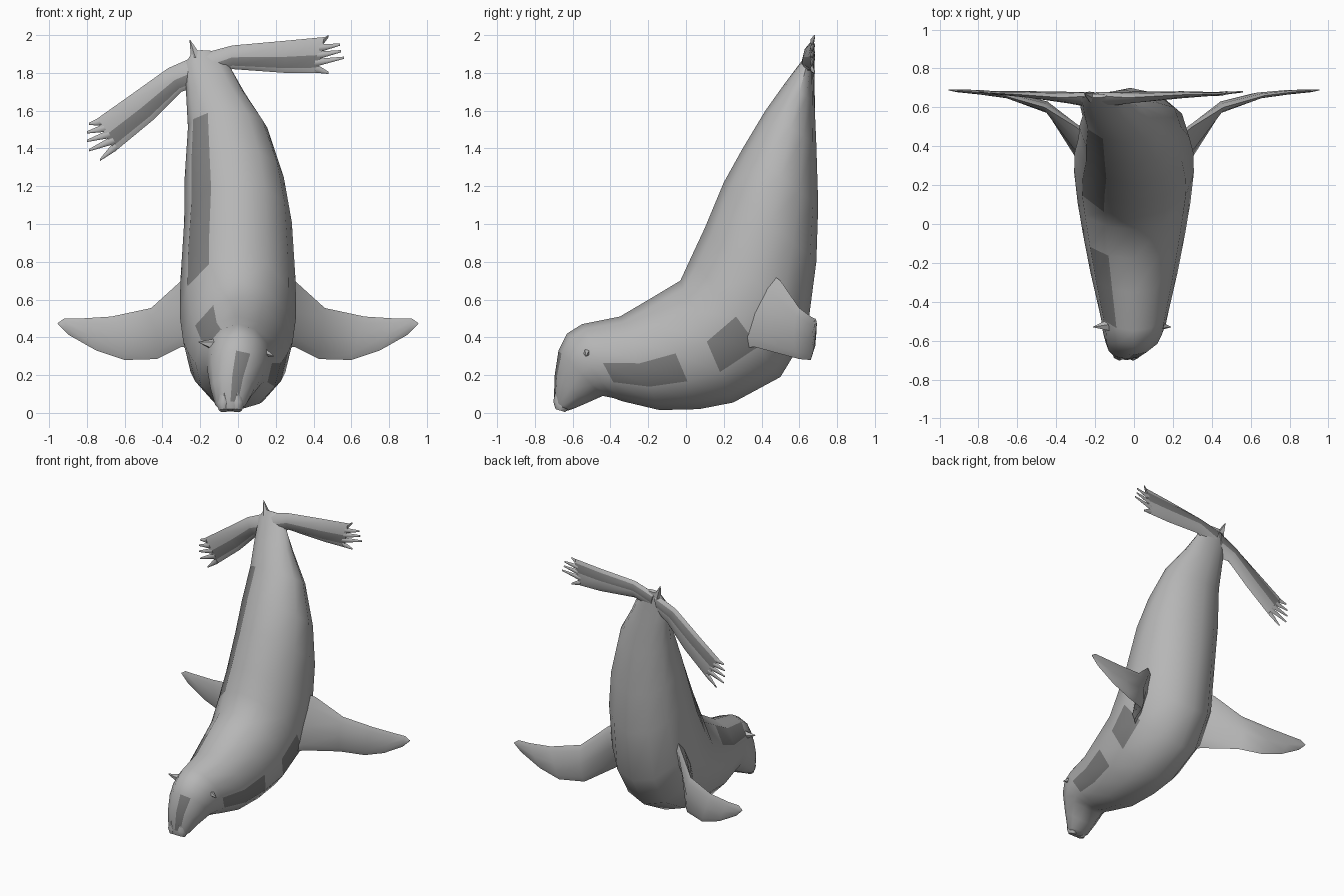
import bpy, bmesh, math
from mathutils import Vector

if "Cube" in bpy.data.objects:
    bpy.data.objects.remove(bpy.data.objects["Cube"])


def grey(name, v):
    m = bpy.data.materials.new(name)
    m.diffuse_color = (v, v, v, 1)
    m.use_nodes = True
    m.node_tree.nodes["Principled BSDF"].inputs["Base Color"].default_value = m.diffuse_color
    return m


PALE, DARK = grey("pale_hide", .47), grey("dark_hide", .22)


def loft(name, stations, axis, n=12, mirror=False, dark=()):
    """Skin rings; a station is (upper edge point, lower edge point, half thickness along axis).
    dark holds (first segment, last segment, first side, last side) patches."""
    bm = bmesh.new()
    rings = []
    for a, b, th in stations:
        a, b = Vector(a), Vector(b)
        mid, up, side = (a + b) / 2, (a - b) / 2, Vector(axis) * th
        rings.append([bm.verts.new(mid + up * math.cos(t) + side * math.sin(t))
                      for t in (2 * math.pi * i / n for i in range(n))])
    for k, (r, s) in enumerate(zip(rings, rings[1:])):
        for i in range(n):
            j = (i + 1) % n
            f = bm.faces.new((r[i], r[j], s[j], s[i]))
            f.material_index = int(any(p <= k <= q and u <= i <= v for p, q, u, v in dark))
    bm.faces.new(rings[0][::-1])
    bm.faces.new(rings[-1])
    bmesh.ops.recalc_face_normals(bm, faces=bm.faces)
    me = bpy.data.meshes.new(name)
    bm.to_mesh(me)
    bm.free()
    me.materials.append(PALE)
    me.materials.append(DARK)
    ob = bpy.data.objects.new(name, me)
    bpy.context.collection.objects.link(ob)
    if mirror:
        ob.modifiers.new("mirror", 'MIRROR').use_mirror_merge = False
    bpy.ops.object.select_all(action='DESELECT')
    bpy.context.view_layer.objects.active = ob
    ob.select_set(True)
    bpy.ops.object.shade_smooth_by_angle(angle=math.radians(50))
    return ob


def spike(name, root, tip, r, n=5):
    """Small pointed cone between two points."""
    root, tip = Vector(root), Vector(tip)
    d = (tip - root).normalized()
    u = d.orthogonal().normalized()
    v = d.cross(u)
    loft(name, [(root + u * r, root - u * r, r),
                (tip + u * .002, tip - u * .002, .002)], v, n)


# Body: back (y, z), belly (y, z), centre x, half width, nose to tail
body = [
    ((-.69, .02), (-.64, .008), -.04, .045),
    ((-.70, .06), (-.60, .02), -.04, .08),
    ((-.695, .20), (-.53, .05), -.03, .115),
    ((-.675, .33), (-.44, .09), -.01, .15),
    ((-.63, .42), (-.39, .08), 0, .165),
    ((-.55, .47), (-.33, .06), 0, .18),
    ((-.35, .51), (-.14, .015), 0, .225),
    ((-.18, .61), (.07, .02), 0, .262),
    ((-.03, .70), (.25, .055), 0, .29),
    ((.03, .83), (.50, .19), 0, .308),
    ((.10, .98), (.64, .42), 0, .305),
    ((.20, 1.22), (.69, .80), 0, .285),
    ((.30, 1.40), (.70, 1.10), -.02, .262),
    ((.42, 1.60), (.69, 1.42), -.055, .21),
    ((.52, 1.74), (.68, 1.65), -.12, .155),
    ((.61, 1.86), (.67, 1.83), -.165, .115),
    ((.65, 1.92), (.67, 1.91), -.19, .05),
]
# Dark patches: face, belly sides, shoulder, back stripe, neck
patches = [(1, 2, 0, 0), (5, 6, 3, 3), (8, 8, 3, 3), (9, 12, 10, 10), (5, 6, 10, 10)]
loft("body", [((x, *a), (x, *b), w) for a, b, x, w in body], (1, 0, 0), 12, dark=patches)

# Front flippers, swept back to flat blades
loft("front_flippers", [
    ((.20, .42, .76), (.18, .26, .33), .07),
    ((.30, .50, .70), (.30, .36, .35), .055),
    ((.46, .60, .555), (.43, .60, .285), .03),
    ((.67, .66, .51), (.60, .66, .28), .016),
    ((.83, .68, .50), (.75, .675, .33), .012),
    ((.92, .685, .50), (.90, .685, .415), .007),
    ((.955, .69, .475), (.95, .69, .465), .003),
], (0, 1, 0), 8, mirror=True)

# Hind flippers: a palm plus five short pointed toes each
palms = {
    "hind_flipper_right": (
        [((-.20, .66, 1.90), (-.16, .62, 1.76), .035),
         ((-.03, .65, 1.945), (-.03, .65, 1.82), .03),
         ((.25, .665, 1.97), (.25, .665, 1.80), .018),
         ((.46, .67, 1.99), (.42, .67, 1.80), .008)],
        [(.48, 1.995), (.54, 1.95), (.545, 1.915), (.56, 1.88), (.48, 1.80)]),
    "hind_flipper_left": (
        [((-.20, .66, 1.90), (-.24, .62, 1.72), .035),
         ((-.37, .65, 1.825), (-.30, .65, 1.70), .03),
         ((-.58, .665, 1.675), (-.45, .665, 1.55), .018),
         ((-.75, .675, 1.555), (-.65, .675, 1.385), .008)],
        [(-.79, 1.53), (-.80, 1.485), (-.80, 1.44), (-.79, 1.39), (-.73, 1.34)]),
}
for name, (palm, tips) in palms.items():
    loft(name, palm, (0, 1, 0), 8, dark=[(0, 2, 1, 1), (0, 2, 5, 5)])
    a, b = Vector(palm[-1][0]), Vector(palm[-1][1])
    for i, (x, z) in enumerate(tips):
        tip = Vector((x, .68, z))
        root, end = a.lerp(b, i / 5), a.lerp(b, (i + 1) / 5)
        back = (root + end) / 2 - tip
        loft(name + "_toe", [
            (root + back * .2, end + back * .2, .011),
            (root, end, .01),
            (tip + Vector((0, 0, .006)), tip - Vector((0, 0, .006)), .004)],
            (0, 1, 0), 6)

# Tail stub and ears
spike("tail", (-.22, .655, 1.88), (-.255, .67, 1.975), .03)
spike("ear_right", (.11, -.52, .335), (.19, -.53, .30), .035)
spike("ear_left", (-.12, -.52, .36), (-.21, -.53, .375), .035)

# Muzzle pads
for s in (-1, 1):
    x = s * .035 - .04
    loft("muzzle_pad", [((x, -.69, .12), (x, -.62, .10), .02),
                        ((x, -.703, .06), (x, -.61, .03), .04),
                        ((x, -.69, .02), (x, -.64, .004), .025)],
         (1, 0, 0), 8)
